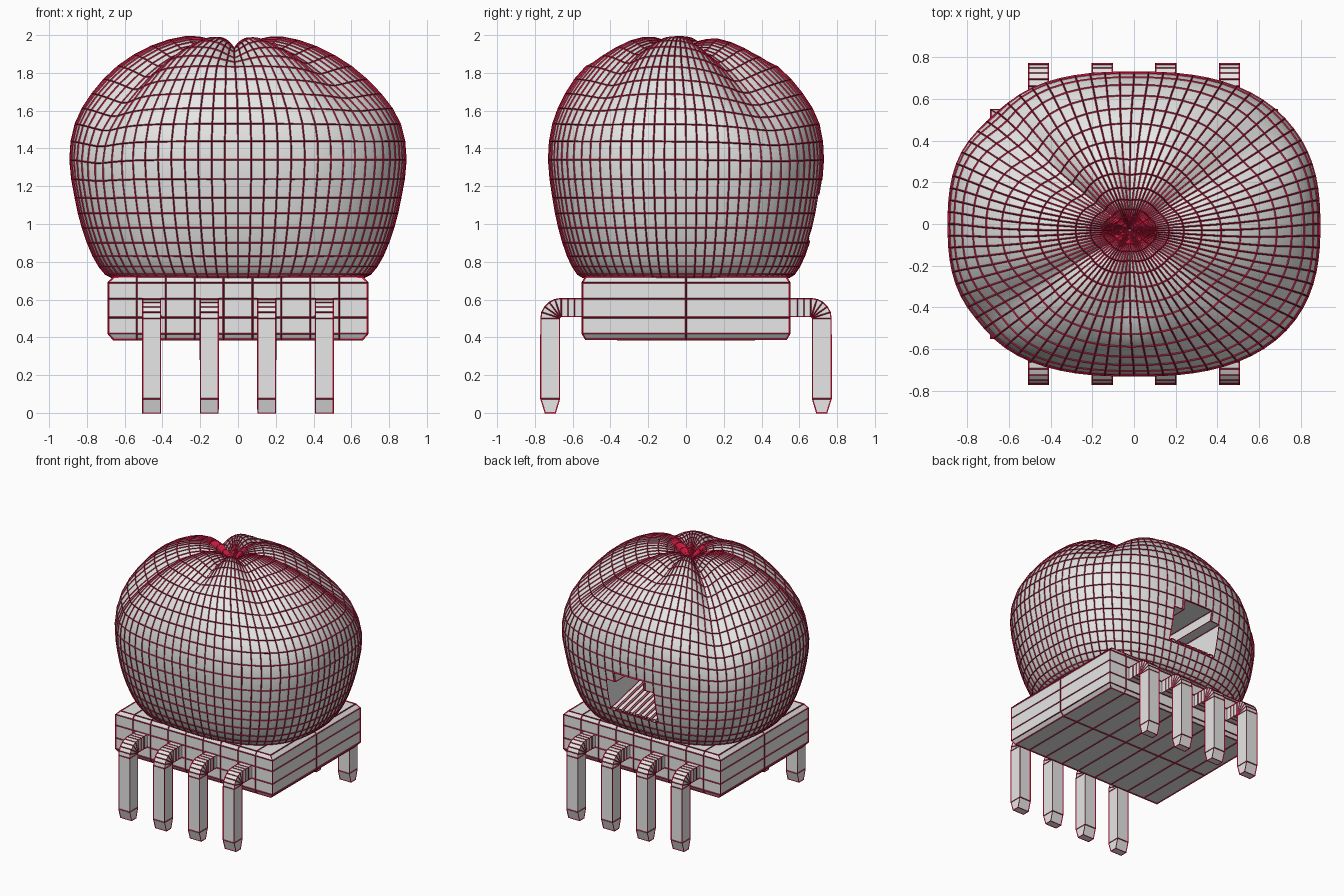
import bpy, bmesh, math
from mathutils import Vector

if "Cube" in bpy.data.objects:
    bpy.data.objects.remove(bpy.data.objects["Cube"])


def material(name, rgb):
    m = bpy.data.materials.new(name)
    m.diffuse_color = (*rgb, 1)
    m.use_nodes = True
    m.node_tree.nodes["Principled BSDF"].inputs["Base Color"].default_value = m.diffuse_color
    return m


grey = material("light grey", (0.8, 0.8, 0.8))
crimson = material("crimson", (0.6, 0.01, 0.05))


def make(name, verts, faces):
    me = bpy.data.meshes.new(name)
    me.from_pydata(verts, [], faces)
    me.materials.append(grey)
    bm = bmesh.new()
    bm.from_mesh(me)
    bmesh.ops.recalc_face_normals(bm, faces=bm.faces)
    bm.to_mesh(me)
    bm.free()
    ob = bpy.data.objects.new(name, me)
    bpy.context.collection.objects.link(ob)
    return ob


def loft(name, rings):
    """Skin a list of equal-length closed rings and cap both ends."""
    n = len(rings[0])
    verts = [p for r in rings for p in r]
    faces = [(k * n + i, k * n + (i + 1) % n, (k + 1) * n + (i + 1) % n, (k + 1) * n + i)
             for k in range(len(rings) - 1) for i in range(n)]
    last = (len(rings) - 1) * n
    faces += [tuple(reversed(range(n))), tuple(range(last, last + n))]
    return make(name, verts, faces)


def add_wires(ob, thickness):
    """Crimson bars running along every edge of a part."""
    wires = bpy.data.objects.new(ob.name + "_wires", ob.data.copy())
    bpy.context.collection.objects.link(wires)
    wires.data.materials.clear()
    wires.data.materials.append(crimson)
    w = wires.modifiers.new("wires", 'WIREFRAME')
    w.thickness = thickness
    w.offset = 0
    w.use_replace = True
    w.use_even_offset = False
    w.use_boundary = True


def smooth_path(pts, steps):
    """Catmull-Rom curve through 2D points."""
    p = [Vector(q) for q in pts]
    p = [2 * p[0] - p[1]] + p + [2 * p[-1] - p[-2]]
    out = []
    for i in range(1, len(p) - 2):
        a, b, c, d = p[i - 1:i + 3]
        for s in range(steps):
            t = s / steps
            out.append(0.5 * (2 * b + (c - a) * t + (2 * a - 5 * b + 4 * c - d) * t * t
                              + (3 * b - a - 3 * c + d) * t ** 3))
    return out + [p[-2]]


def smoothstep(a, b, x):
    t = min(max((x - a) / (b - a), 0), 1)
    return t * t * (3 - 2 * t)


# Lobed round body: radius / height profile, squared-oval plan, radial creases
profile = [(0.64, 0.715), (0.70, 0.735), (0.765, 0.83), (0.822, 0.98), (0.86, 1.14),
           (0.888, 1.34), (0.86, 1.53), (0.765, 1.69), (0.62, 1.835), (0.44, 1.94),
           (0.26, 1.99), (0.13, 1.975), (0.05, 1.92), (0.01, 1.895)]
# angle, depth, width, height where the crease begins
creases = [(137, 0.15, 14, 0.95), (38, 0.11, 20, 1.2), (218, 0.08, 12, 1.0),
           (318, 0.06, 13, 1.4), (270, 0.08, 11, 1.82), (90, 0.08, 11, 1.82)]
N, EXP = 80, 2.55
rings = []
path = smooth_path(profile, 2)
peak = max(range(len(path)), key=lambda k: path[k].y)
for k, (r, z) in enumerate(path):
    ring = []
    up = z if k <= peak else 2.0
    for i in range(N):
        a = 2 * math.pi * i / N
        c, s = math.cos(a), math.sin(a)
        e = EXP + (2 - EXP) * smoothstep(1.45, 1.9, up)
        q = (abs(c) ** e + abs(s) ** e) ** (-1 / e)
        g = 0
        for ang, depth, width, z0 in creases:
            d = abs((math.degrees(a) - ang + 180) % 360 - 180) / width
            g += depth * math.exp(-d ** 1.5) * smoothstep(z0, 1.95, up)
        fade = smoothstep(0.0, 0.2, r)
        shift = smoothstep(1.5, 2.0, up)
        rr = r * q * (1 - 0.8 * g)
        ring.append((rr * c - 0.02 * shift, rr * s * 0.817 - 0.03 * shift,
                     z - 0.8 * g * fade))
    rings.append(ring)
body = loft("lobed_body", rings)

# Stepped socket cut into the back of the body
outline = [(-0.21, 0.91), (0.21, 0.91), (0.21, 1.16), (0.125, 1.16), (0.125, 1.235),
           (-0.125, 1.235), (-0.125, 1.16), (-0.21, 1.16)]
cutter = loft("socket_cutter", [[(x, y, z) for x, z in outline] for y in (0.22, 0.95)])
cutter.hide_render = True
cut = body.modifiers.new("socket", 'BOOLEAN')
cut.operation = 'DIFFERENCE'
cut.solver = 'EXACT'
cut.object = cutter
bpy.context.view_layer.objects.active = body
body.select_set(True)
bpy.ops.object.modifier_apply(modifier="socket")
bpy.data.objects.remove(cutter)
add_wires(body, 0.011)
bpy.ops.object.shade_smooth_by_angle(angle=math.radians(40))
body.select_set(False)

# Sloping contact strips in the socket
for i in range(8):
    x = -0.175 + i * 0.05
    side = [(0.65, 0.90), (0.65, 0.92), (0.30, 1.0), (0.30, 0.98)]
    add_wires(loft("socket_contact", [[(x + dx, y, z) for y, z in side]
                                      for dx in (-0.014, 0.014)]), 0.008)

# Chamfered base block, divided by a regular grid
base = loft("base_block", [[(sx * hx, sy * hy, z) for sx, sy in ((-1, -1), (1, -1), (1, 1), (-1, 1))]
                           for hx, hy, z in ((0.66, 0.53, 0.39), (0.685, 0.547, 0.42),
                                             (0.685, 0.547, 0.69), (0.655, 0.53, 0.72))])
bm = bmesh.new()
bm.from_mesh(base.data)
planes = [((x, 0, 0), (1, 0, 0)) for x in [-0.5355 + 0.153 * j for j in range(8)]]
planes += [((0, 0, 0), (0, 1, 0)), ((0, 0, 0.505), (0, 0, 1)), ((0, 0, 0.605), (0, 0, 1))]
for co, no in planes:
    bmesh.ops.bisect_plane(bm, geom=bm.verts[:] + bm.edges[:] + bm.faces[:],
                           plane_co=co, plane_no=no)
bm.to_mesh(base.data)
bm.free()
add_wires(base, 0.012)

# Bent legs, four on each long side: (outer, inner) points of each section
cy, cz = 0.66, 0.50
leg = [((y, 0.605), (y, 0.51)) for y in (0.53, 0.59, 0.625)]
for j in range(6):
    s, c = math.sin(math.radians(18 * j)), math.cos(math.radians(18 * j))
    leg.append(((cy + 0.108 * s, cz + 0.105 * c), (cy + 0.01 * s, cz + 0.01 * c)))
leg += [((0.768, 0.075), (0.67, 0.075)), ((0.745, 0.0), (0.692, 0.0))]
for side in (-1, 1):
    for x in (-0.457, -0.152, 0.152, 0.457):
        add_wires(loft("bent_leg", [[(x - 0.047, side * o[0], o[1]), (x + 0.047, side * o[0], o[1]),
                                     (x + 0.047, side * i[0], i[1]), (x - 0.047, side * i[0], i[1])]
                                    for o, i in leg]), 0.01)
